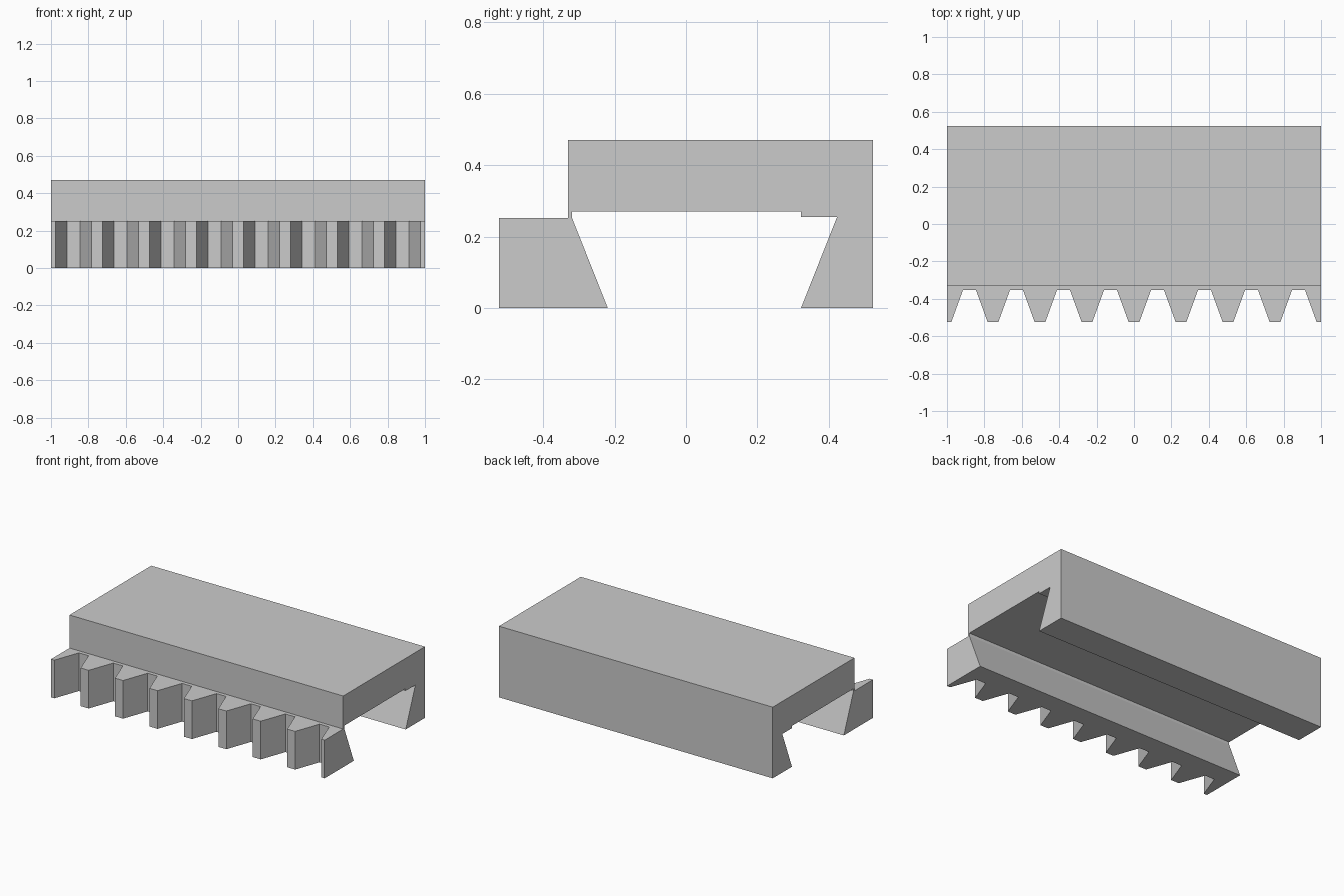
import bpy
import bmesh
from math import pi, tan, radians

cube = bpy.data.objects.get("Cube")
if cube:
    bpy.data.objects.remove(cube, do_unlink=True)

GREY = (0.6, 0.6, 0.6, 1)
grey = bpy.data.materials.new("plain grey")
grey.use_nodes = True
grey.diffuse_color = GREY
grey.node_tree.nodes["Principled BSDF"].inputs["Base Color"].default_value = GREY


def prism(name, outline, offset):
    """Extrude a closed 3D outline along an offset into a solid."""
    bm = bmesh.new()
    face = bm.faces.new([bm.verts.new(p) for p in outline])
    new = bmesh.ops.extrude_face_region(bm, geom=[face], use_keep_orig=True)["geom"]
    bmesh.ops.translate(bm, vec=offset,
                        verts=[g for g in new if isinstance(g, bmesh.types.BMVert)])
    bmesh.ops.recalc_face_normals(bm, faces=bm.faces)
    mesh = bpy.data.meshes.new(name)
    bm.to_mesh(mesh)
    bm.free()
    mesh.materials.append(grey)
    obj = bpy.data.objects.new(name, mesh)
    bpy.context.collection.objects.link(obj)
    return obj


HALF, EDGE = 1.0, 0.523          # half length, half depth
RACK_TOP = 0.252

# Slide body: top slab, rear dovetail leg and thin front lip
section = [(-0.33, 0.47), (EDGE, 0.47), (EDGE, 0), (0.322, 0), (0.423, 0.255),
           (0.322, 0.255), (0.322, 0.27), (-0.319, 0.27), (-0.319, RACK_TOP),
           (-0.33, RACK_TOP)]
prism("slide_body", [(-HALF, y, z) for y, z in section], (2 * HALF, 0, 0))

# Toothed rack: straight-flanked teeth along the front
PITCH, GAPS, ROOT_Y, ROOT_HALF = 0.08 * pi, 8, -0.354, 0.035
mouth_half = ROOT_HALF + (EDGE + ROOT_Y) * tan(radians(20))
outline = [(-HALF, -EDGE)]
for i in range(GAPS):
    x = (i - (GAPS - 1) / 2) * PITCH
    outline += [(x - mouth_half, -EDGE), (x - ROOT_HALF, ROOT_Y),
                (x + ROOT_HALF, ROOT_Y), (x + mouth_half, -EDGE)]
BACK_Y = -0.319
outline += [(HALF, -EDGE), (HALF, BACK_Y), (-HALF, BACK_Y)]
rack = prism("toothed_rack", [(x, y, 0) for x, y in outline], (0, 0, RACK_TOP))

# Slope the rack's inner face into a dovetail
for v in rack.data.vertices:
    if v.co.y > BACK_Y - 0.01 and v.co.z < 0.01:
        v.co.y += 0.1
rack.data.update()
